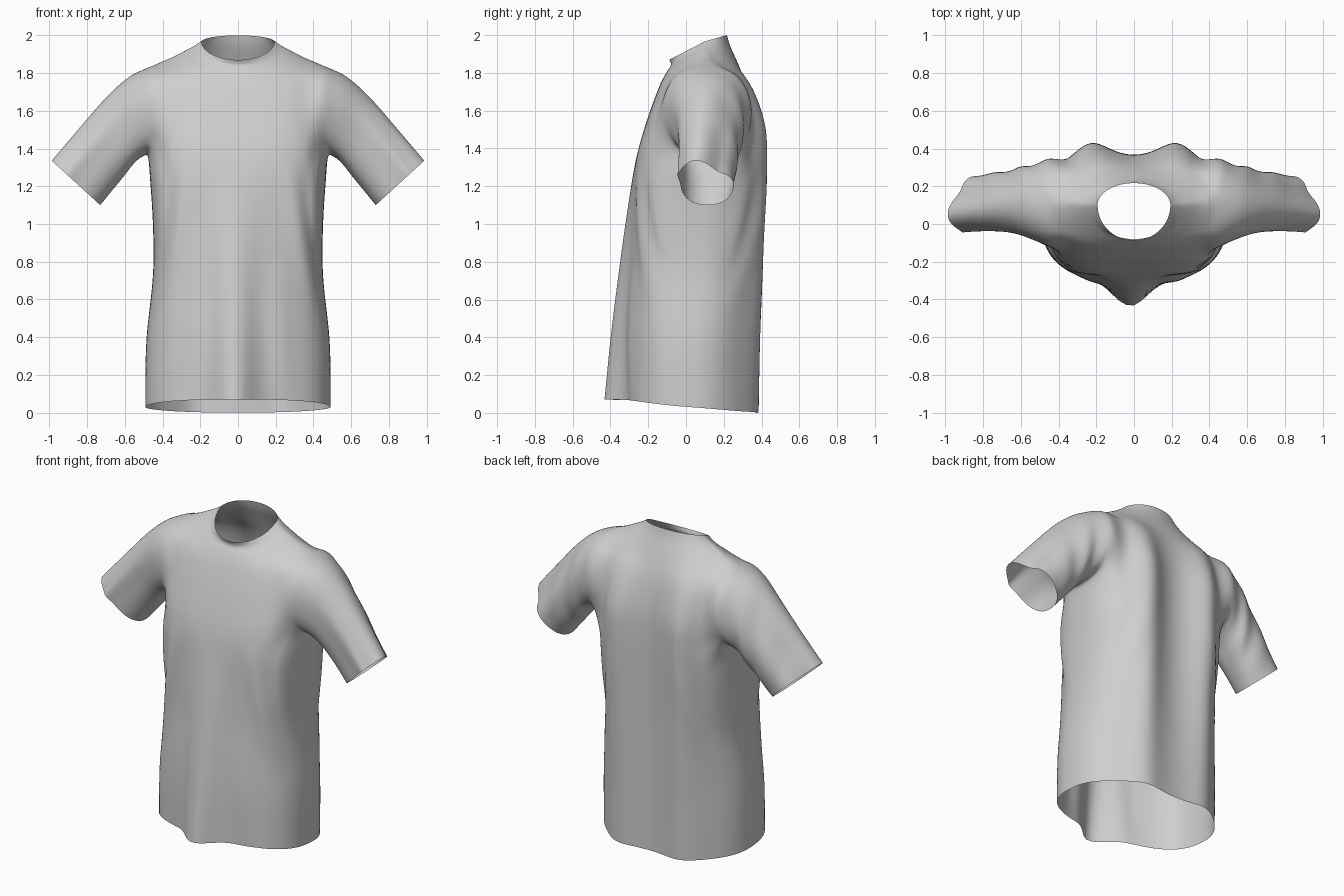
import bpy
import bmesh
from math import sin, cos, pi, exp, atan2, copysign

cube = bpy.data.objects.get("Cube")
if cube:
    bpy.data.objects.remove(cube)

COLS, STEP, HALF = 64, 4, 7      # columns round the body, rows per key, half armhole width
ARM_LOW, ARM_TOP = 4 * STEP, 6 * STEP

# Body rings, hem to neck: front z, side z, back z, half width,
# front y, side y, back y, roundness, front bulge, shoulder blade bulge
BODY = [
    (.07, .03, .00, .492, -.315, .03, .365, .78, .143, .045),
    (.40, .38, .37, .487, -.31, .04, .362, .76, .11, .055),
    (.75, .74, .73, .45, -.30, .07, .36, .74, .068, .072),
    (1.05, 1.06, 1.05, .454, -.288, .09, .36, .72, .032, .082),
    (1.33, 1.37, 1.33, .475, -.268, .11, .36, .65, 0, .087),
    (1.54, 1.60, 1.52, .462, -.21, .12, .353, .62, 0, .082),
    (1.72, 1.83, 1.70, .445, -.145, .12, .325, .7, 0, .048),
    (1.80, 1.89, 1.83, .34, -.105, .11, .283, .85, 0, .012),
    (1.84, 1.94, 1.94, .24, -.08, .1, .235, .95, 0, 0),
    (1.87, 1.967, 2.0, .193, -.088, .1, .217, 1, 0, 0),
]
# Sleeve rings, armhole to cuff: top x, top z, bottom x, bottom z, front y, back y
SLEEVE = [
    (.455, 1.84, .475, 1.375, -.133, .36),
    (.565, 1.79, .54, 1.335, -.085, .318),
    (.69, 1.683, .60, 1.26, -.045, .295),
    (.84, 1.513, .665, 1.18, -.03, .272),
    (.99, 1.338, .73, 1.10, -.03, .256),
]
# Cloth folds: start x, start z, end x, end z, width, height, facing (-1 front, 1 back)
FOLDS = [
    (.28, 1.25, .41, .6, .05, .03, -1),
    (.41, 1.25, .46, .75, .05, -.045, -1),
    (.20, .7, .24, .1, .05, -.015, -1),
    (.37, 1.35, .41, .75, .05, -.03, 1),
    (.26, 1.2, .42, .55, .05, .02, 1),
]


def spline(keys, row):
    """Smooth interpolation through the key rings."""
    i = min(row // STEP, len(keys) - 2)
    t = row / STEP - i
    a, b, c, d = (keys[max(0, min(len(keys) - 1, i + n))] for n in (-1, 0, 1, 2))
    return [q + t * (r - p + t * (2 * p - 5 * q + 4 * r - s + t * (3 * (q - r) + s - p))) / 2
            for p, q, r, s in zip(a, b, c, d)]


def power(v, p):
    return copysign(abs(v) ** p, v)


def bump(d, width):
    return exp(-(d / width) ** 2)


def fold_height(x, z, facing):
    total = 0
    for x1, z1, x2, z2, width, height, face in FOLDS:
        if face * facing > 0:
            dx, dz = x2 - x1, z2 - z1
            t = max(0, min(1, ((abs(x) - x1) * dx + (z - z1) * dz) / (dx * dx + dz * dz)))
            gap = ((abs(x) - x1 - t * dx) ** 2 + (z - z1 - t * dz) ** 2) ** .5
            total += height * bump(gap, width) * sin(pi * (t * .8 + .1))
    return total


def body_point(row, col):
    zf, zs, zb, w, yf, ys, yb, p, bulge, blade = spline(BODY, row)
    a = 2 * pi * col / COLS
    s = sin(a)
    back = s > 0
    # The back corners are rounder than the front ones
    if back:
        p = min(1, p + .12)
    x = w * power(cos(a), p)
    y = ys + abs(power(s, p)) * ((yb if back else yf) - ys)
    z = zs + abs(s) * ((zb if back else zf) - zs)
    if back:
        y += blade * bump(abs(x) - .23, .12) * min(1, 2 * s)
    else:
        y -= bulge * bump(x + .02, .1)
    if abs(s) > .05:
        y += copysign(fold_height(x, z, s), s) * min(1, abs(s) * 2)
    return x, y, z


def sleeve_point(row, angle, side):
    xt, zt, xb, zb, yf, yb = spline(SLEEVE, row)
    t = row / (STEP * (len(SLEEVE) - 1))
    c, s = power(cos(angle), .9), power(sin(angle), .9)
    # The cuff sags either side of its top corner
    k = (1 + c) / 2 - .13 * t * t * bump(abs(angle) - .75, .42)
    x = xb + k * (xt - xb) - .025 * abs(s) * (1 - t)
    z = zb + k * (zt - zb)
    y = (yf + yb) / 2 + s * (yb - yf) / 2 - .06 * t * max(c, 0)
    # Wrinkles gathered behind the arm
    y += .008 * sin(6 * pi * t + 2 * c) * max(s, 0) * sin(pi * t)
    return side * x, y, z


bm = bmesh.new()
rows = STEP * (len(BODY) - 1) + 1
grid = [[bm.verts.new(body_point(r, c)) for c in range(COLS)] for r in range(rows)]


def in_armhole(row, col):
    offset = (col + HALF) % (COLS // 2)
    return ARM_LOW <= row < ARM_TOP and offset < 2 * HALF


# Body, leaving the armholes open
for r in range(rows - 1):
    for c in range(COLS):
        if not in_armhole(r, c):
            n = (c + 1) % COLS
            bm.faces.new((grid[r][c], grid[r][n], grid[r + 1][n], grid[r + 1][c]))

# Sleeves, grown from the rim of each armhole
rims = []
for side in (1, -1):
    mid, tall = (ARM_LOW + ARM_TOP) / 2, (ARM_TOP - ARM_LOW) / 2
    path = [(ARM_LOW, j) for j in range(-HALF, HALF)]
    path += [(r, HALF) for r in range(ARM_LOW, ARM_TOP)]
    path += [(ARM_TOP, j) for j in range(HALF, -HALF, -1)]
    path += [(r, -HALF) for r in range(ARM_TOP, ARM_LOW, -1)]
    angles = [atan2(j / HALF, (r - mid) / tall) for r, j in path]
    ring = [grid[r][j % COLS if side > 0 else (COLS // 2 - j) % COLS] for r, j in path]
    for v, a in zip(ring, angles):
        v.co = sleeve_point(0, a, side)
    rims += ring
    for row in range(1, STEP * (len(SLEEVE) - 1) + 1):
        outer = [bm.verts.new(sleeve_point(row, a, side)) for a in angles]
        for i in range(len(ring)):
            n = (i + 1) % len(ring)
            bm.faces.new((ring[i], ring[n], outer[n], outer[i]))
        ring = outer

# Relax the cloth around the armholes
for v in [v for v in bm.verts if not v.link_faces]:
    bm.verts.remove(v)
near = [v for v in bm.verts if not v.is_boundary
        and min((v.co - w.co).length for w in rims) < .1]
for _ in range(2):
    bmesh.ops.smooth_vert(bm, verts=near, factor=.5,
                          use_axis_x=True, use_axis_y=True, use_axis_z=True)
bmesh.ops.recalc_face_normals(bm, faces=bm.faces)

mesh = bpy.data.meshes.new("shirt")
bm.to_mesh(mesh)
bm.free()
mesh.shade_smooth()
shirt = bpy.data.objects.new("shirt", mesh)
bpy.context.collection.objects.link(shirt)

# Plain grey cloth
cloth = bpy.data.materials.new("light grey cloth")
cloth.use_nodes = True
grey = (.62, .62, .62, 1)
cloth.diffuse_color = grey
cloth.node_tree.nodes["Principled BSDF"].inputs["Base Color"].default_value = grey
mesh.materials.append(cloth)

subdivision = shirt.modifiers.new("smooth cloth", "SUBSURF")
subdivision.levels = subdivision.render_levels = 1
